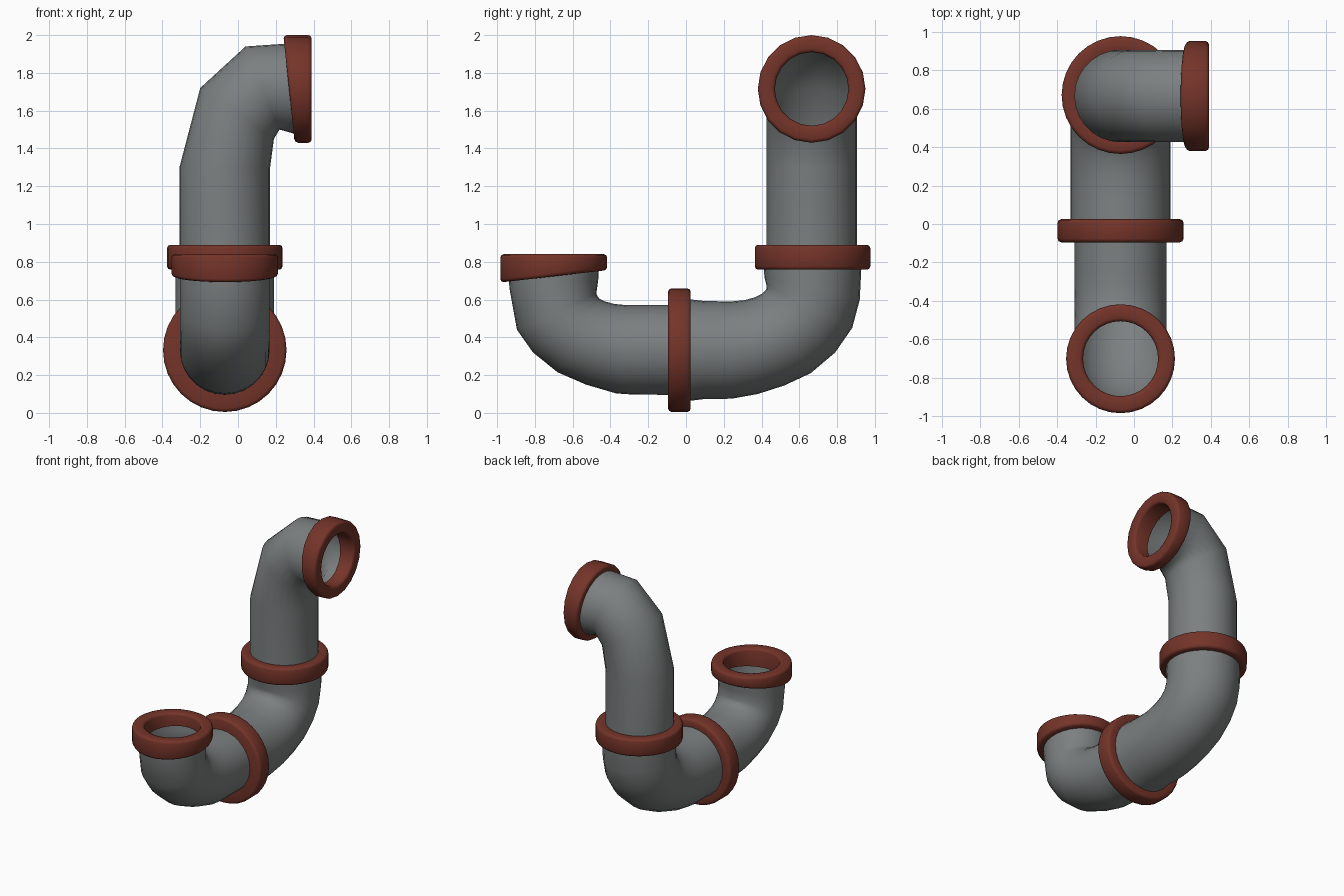
import bpy, bmesh, math
from mathutils import Vector

if "Cube" in bpy.data.objects:
    bpy.data.objects.remove(bpy.data.objects["Cube"])


def material(name, rgb):
    m = bpy.data.materials.new(name)
    m.diffuse_color = (*rgb, 1)
    m.use_nodes = True
    m.node_tree.nodes["Principled BSDF"].inputs["Base Color"].default_value = m.diffuse_color
    return m


GREY = material("pipe grey", (0.20, 0.215, 0.215))
RED = material("flange red", (0.175, 0.034, 0.022))
X, Y, Z = Vector((1, 0, 0)), Vector((0, 1, 0)), Vector((0, 0, 1))
CX, BY = -0.07, 0.665      # pipe centre in x, riser centre in y


def finish(name, loops, mat, closed, angle):
    """Bridge successive loops of points into a smooth-shaded object."""
    bm = bmesh.new()
    rows = [[bm.verts.new(p) for p in loop] for loop in loops]
    n = len(rows[0])
    count = len(rows) if closed else len(rows) - 1
    for i in range(count):
        a, b = rows[i], rows[(i + 1) % len(rows)]
        for j in range(n):
            k = (j + 1) % n
            bm.faces.new((a[j], a[k], b[k], b[j]))
    bmesh.ops.recalc_face_normals(bm, faces=bm.faces)
    me = bpy.data.meshes.new(name)
    bm.to_mesh(me)
    bm.free()
    me.materials.append(mat)
    me.shade_smooth()
    me.set_sharp_from_angle(angle=math.radians(angle))
    ob = bpy.data.objects.new(name, me)
    bpy.context.collection.objects.link(ob)
    return ob


def pipe(name, pairs, to3d, side, half, n=28):
    """Bent pipe: each pair gives the outer and inner edge of a cross-section."""
    loops = []
    for ou, ov, iu, iv in pairs:
        o, i = to3d(ou, ov), to3d(iu, iv)
        mid, arm = (o + i) / 2, (o - i) / 2
        loops.append([mid + arm * math.cos(t) + side * half * math.sin(t)
                      for t in (2 * math.pi * k / n for k in range(n))])
    return finish(name, loops, GREY, False, 80)


def flange(name, front, axis, e1, R, r, depth, slope=0.0, n=32, b=0.018):
    """Rounded collar; the back face may slope along e1."""
    e2 = axis.cross(e1)
    c = b * 0.3
    prof = [(r, 0, b), (r + c, 0, c), (r + b, 0, 0), (R - b, 0, 0), (R - c, 0, c), (R, 0, b),
            (R, 1, -b), (R - c, 1, -c), (R - b, 1, 0), (r, 1, 0)]
    loops = []
    for rad, back, off in prof:
        loop = []
        for k in range(n):
            t = 2 * math.pi * k / n
            u = rad * math.cos(t)
            d = back * (depth + slope * u) + off
            loop.append(front + e1 * u + e2 * rad * math.sin(t) - axis * d)
        loops.append(loop)
    return finish(name, loops, RED, True, 50)


def yz(u, v):
    return Vector((CX, u, v))


def xz(u, v):
    return Vector((u, BY, v))


# Front elbow of the trap
pipe("front_elbow", [
    (-.94, .75, -.46, .78), (-.935, .66, -.465, .70), (-.895, .44, -.475, .63),
    (-.81, .32, -.46, .605), (-.68, .215, -.43, .59), (-.53, .15, -.38, .577),
    (-.37, .103, -.31, .57), (-.28, .097, -.24, .57), (-.02, .095, -.02, .57),
], yz, X, 0.238)

# Rear elbow, slightly wider
pipe("rear_elbow", [
    (-.04, .065, -.04, .60), (.03, .065, .03, .60), (.10, .074, .10, .592),
    (.24, .075, .24, .59), (.38, .10, .31, .597), (.52, .145, .365, .612),
    (.66, .21, .405, .632), (.79, .32, .425, .655), (.88, .45, .425, .68),
    (.92, .60, .415, .72), (.93, .80, .41, .80),
], yz, X, 0.26)

# Riser with the coarse bend at the top
pipe("upper_pipe", [
    (-.31, .80, .17, .80), (-.31, 1.30, .17, 1.30), (-.20, 1.72, .19, 1.45),
    (.04, 1.94, .22, 1.50), (.29, 1.957, .32, 1.472),
], xz, Y, 0.24)

# Collars
flange("front_opening_flange", Vector((CX, -.70, .84)), Z, -Y, .283, .195, .117, .115)
flange("top_opening_flange", Vector((.39, BY, 1.715)), X, Z, .285, .195, .12, .105, n=20)
flange("middle_flange", Vector((CX, .025, .332)), Y, Z, .327, .23, .12)
flange("riser_flange", Vector((CX, .67, .89)), Z, Y, .306, .22, .132)
